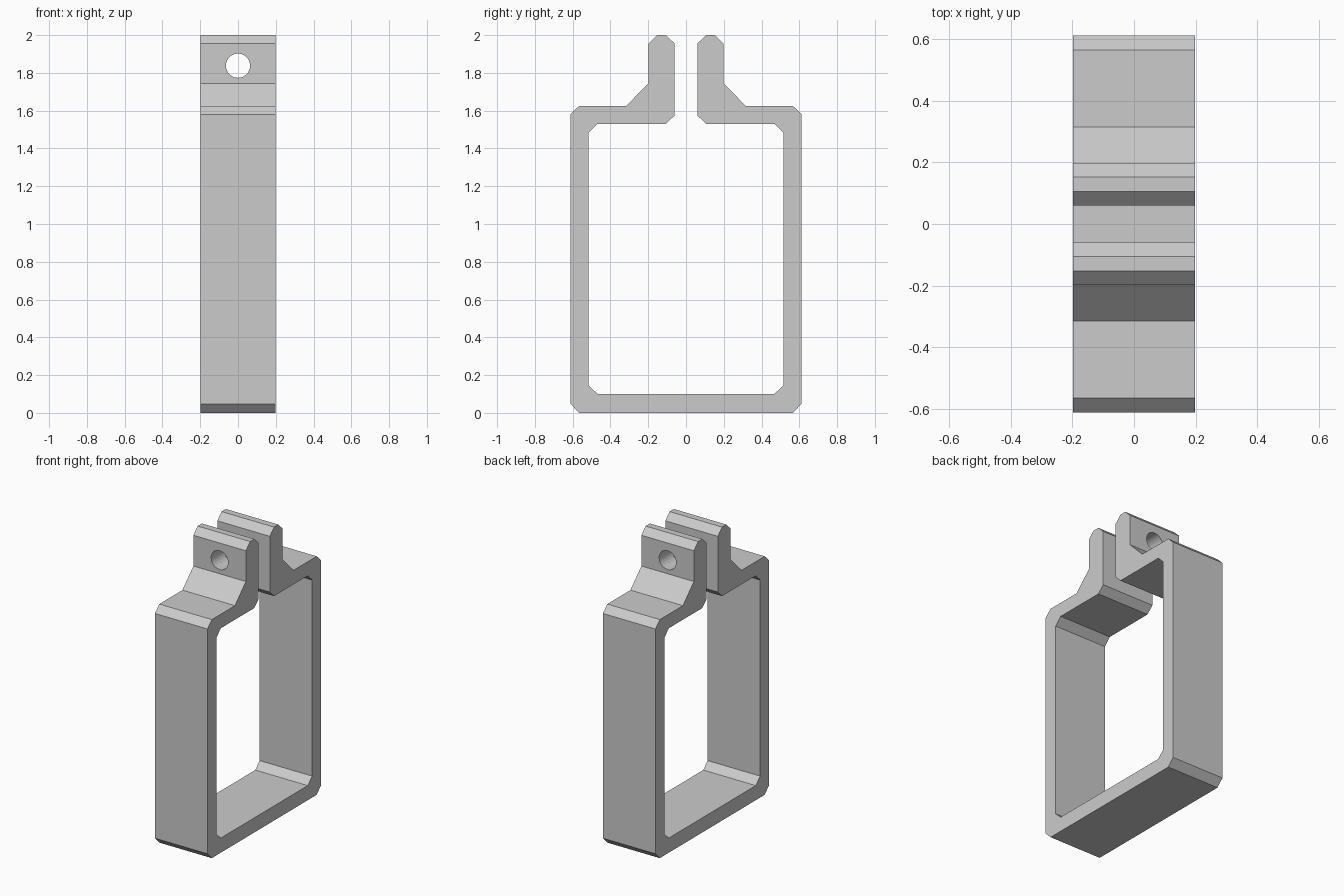
import bpy
import bmesh
from math import radians

cube = bpy.data.objects.get("Cube")
if cube:
    bpy.data.objects.remove(cube, do_unlink=True)

HALF_WIDTH = 0.198
HOLE_Z, HOLE_RADIUS = 1.838, 0.064

# One plain metal colour
metal = bpy.data.materials.new("light_grey_metal")
metal.use_nodes = True
grey = (0.6, 0.6, 0.6, 1)
metal.diffuse_color = grey
metal.node_tree.nodes["Principled BSDF"].inputs["Base Color"].default_value = grey

# Back half of the strap outline as (y, z): outer side, clamp ear, inner side
outline = [
    (0.565, 0), (0.612, 0.048), (0.612, 1.58), (0.565, 1.626),
    (0.316, 1.626), (0.198, 1.745), (0.198, 1.955), (0.152, 2), (0.106, 2),
    (0.06, 1.955), (0.06, 1.575), (0.106, 1.53), (0.468, 1.53),
    (0.516, 1.482), (0.516, 0.146), (0.468, 0.1),
]
full_outline = outline + [(-y, z) for y, z in reversed(outline)]

# Open band, extruded across its width
bm = bmesh.new()
face = bm.faces.new([bm.verts.new((-HALF_WIDTH, y, z)) for y, z in full_outline])
extruded = bmesh.ops.extrude_face_region(bm, geom=[face])
verts = [v for v in extruded["geom"] if isinstance(v, bmesh.types.BMVert)]
bmesh.ops.translate(bm, verts=verts, vec=(2 * HALF_WIDTH, 0, 0))
bmesh.ops.recalc_face_normals(bm, faces=bm.faces)
mesh = bpy.data.meshes.new("clamp_strap")
bm.to_mesh(mesh)
bm.free()
strap = bpy.data.objects.new("clamp_strap", mesh)
bpy.context.collection.objects.link(strap)
mesh.materials.append(metal)

# Bolt hole through both ears
bpy.ops.mesh.primitive_cylinder_add(vertices=40, radius=HOLE_RADIUS, depth=1,
                                    location=(0, 0, HOLE_Z),
                                    rotation=(radians(90), 0, 0))
cutter = bpy.context.object
cutter.name = "bolt_hole_cutter"
cutter.hide_render = True
cutter.data.materials.append(metal)

bpy.ops.object.select_all(action="DESELECT")
strap.select_set(True)
bpy.context.view_layer.objects.active = strap
cut = strap.modifiers.new("bolt_hole", "BOOLEAN")
cut.operation = "DIFFERENCE"
cut.solver = "EXACT"
cut.object = cutter
bpy.ops.object.modifier_apply(modifier=cut.name)
bpy.data.objects.remove(cutter, do_unlink=True)

# Round hole walls, crisp bevels
bpy.ops.object.shade_smooth_by_angle(angle=radians(25))
